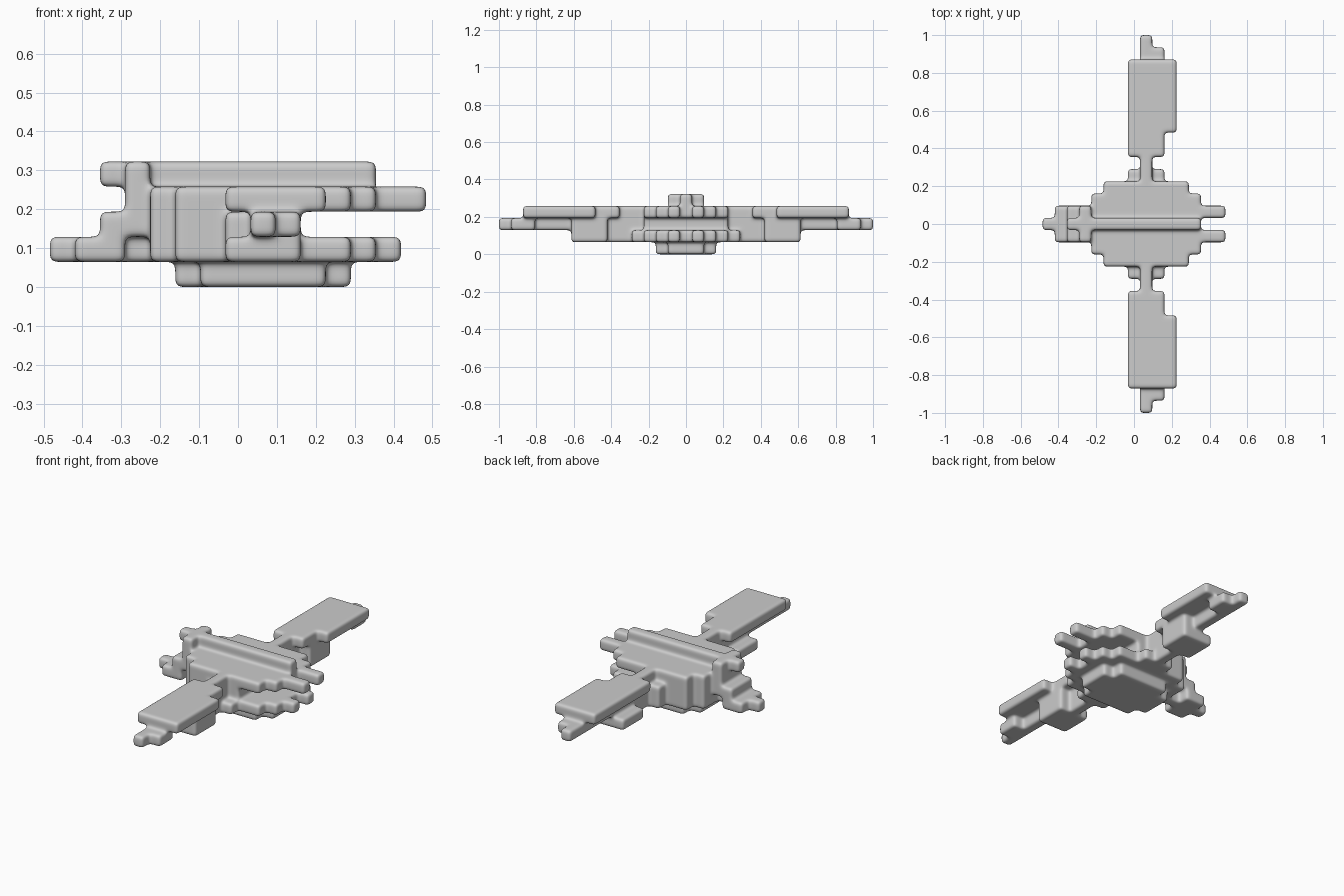
import bpy, bmesh
from mathutils import Vector

if "Cube" in bpy.data.objects:
    bpy.data.objects.remove(bpy.data.objects["Cube"])

U = 2 / 31          # one block of the craft
cells = set()


def block(xs, ys, zs):
    """Fill an inclusive range of blocks, mirrored across the centre line."""
    for i in range(xs[0], xs[1] + 1):
        for j in range(ys[0], ys[1] + 1):
            for k in range(zs[0], zs[1] + 1):
                cells.add((i, j, k))
                cells.add((i, -j, k))


def deck(first_x, half_widths, z):
    """A stepped deck: one half width per block along x."""
    for n, w in enumerate(half_widths):
        block((first_x + n,) * 2, (0, w), (z, z))


# keel, lower deck, middle core, upper deck
deck(-2, [1, 2, 2, 2, 2, 2, 1], 0)
deck(-3, [2, 3, 3, 4, 4, 4, 3, 3, 2], 1)
deck(-3, [2, 3, 3, 4, 4, 3], 2)
deck(-3, [2, 3, 3, 3, 4, 3, 3, 3, 2], 3)

# top spine and the prongs at the right-hand end
block((-5, 5), (0, 0), (4, 4))
block((6, 7), (1, 1), (3, 3))
block((6, 6), (1, 1), (1, 1))

# tail: foot, arched legs and upright fin
block((-7, -4), (0, 0), (1, 1))
block((-6, -5), (0, 1), (1, 1))
block((-5, -4), (0, 1), (2, 2))
block((-4, -4), (0, 1), (3, 4))

# wings: neck, panel, under-ridge, tip and hanging pod
block((1, 1), (5, 5), (1, 3))
block((1, 1), (6, 6), (1, 2))
block((0, 2), (6, 7), (3, 3))
block((0, 3), (8, 13), (3, 3))
block((1, 1), (6, 15), (2, 2))
block((2, 2), (7, 9), (2, 2))
block((2, 2), (13, 14), (2, 2))
block((0, 2), (7, 9), (1, 1))

# skin: one quad for every exposed block side
bm = bmesh.new()
for c in cells:
    for axis in range(3):
        for s in (-1, 1):
            step = [0, 0, 0]
            step[axis] = s
            if tuple(a + b for a, b in zip(c, step)) in cells:
                continue
            u, v = Vector(), Vector()
            u[(axis + 1) % 3] = 0.5
            v[(axis + 2) % 3] = 0.5 * s
            mid = Vector(c) + Vector((0, 0, 0.5)) + Vector(step) * 0.5
            bm.faces.new([bm.verts.new((mid + p) * U)
                          for p in (-u - v, u - v, u + v, v - u)])
bmesh.ops.remove_doubles(bm, verts=bm.verts, dist=0.001)
for f in bm.faces:
    f.smooth = True
mesh = bpy.data.meshes.new("winged_craft")
bm.to_mesh(mesh)
bm.free()
craft = bpy.data.objects.new("winged_craft", mesh)
bpy.context.collection.objects.link(craft)

# soft rounded edges that keep the flat faces in place
split = craft.modifiers.new("split", 'SUBSURF')
split.subdivision_type = 'SIMPLE'
split.levels = split.render_levels = 1
soften = craft.modifiers.new("soften", 'SUBSURF')
soften.levels = soften.render_levels = 2
